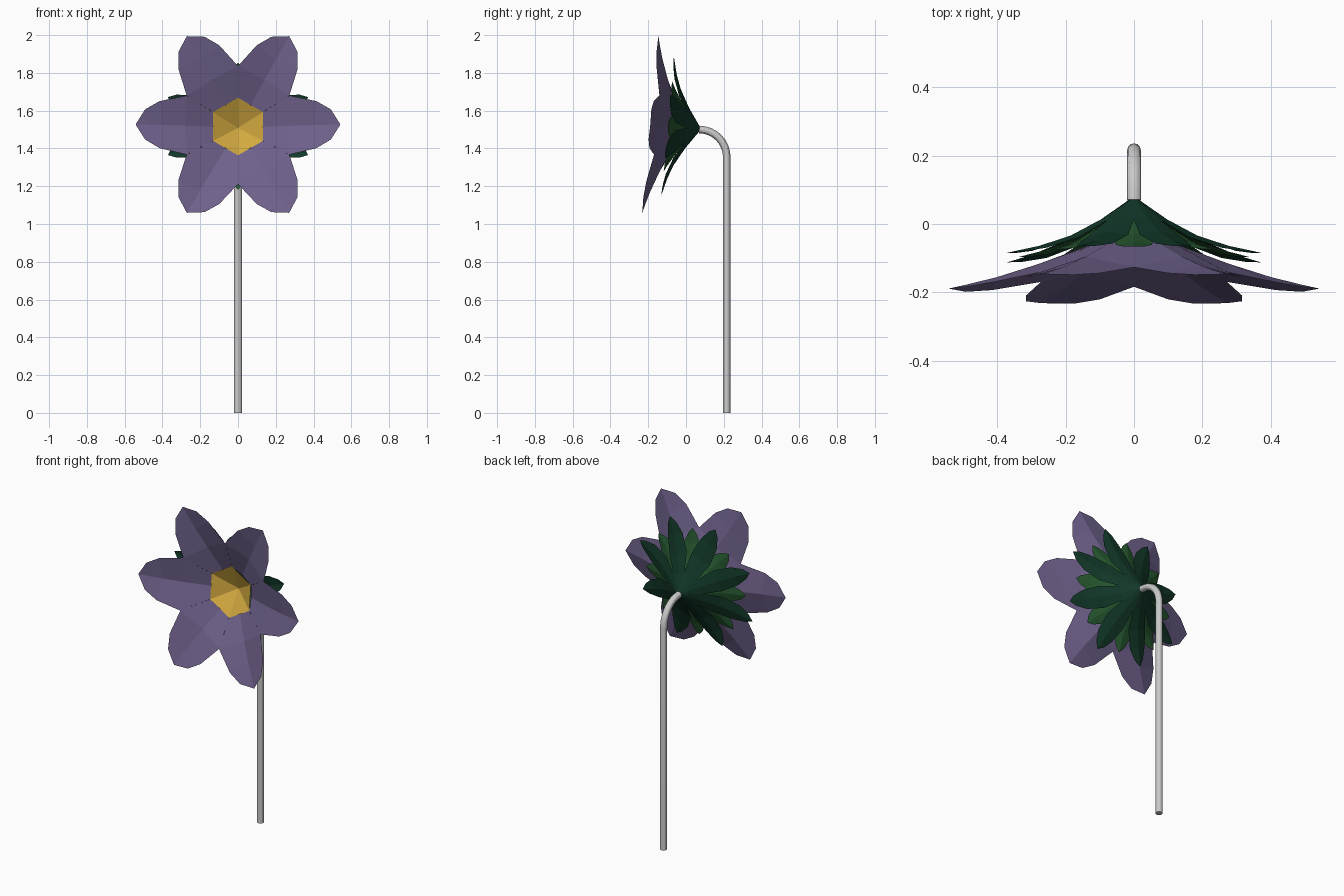
import bpy, bmesh
from math import sin, cos, pi, radians
from mathutils import Vector

if "Cube" in bpy.data.objects:
    bpy.data.objects.remove(bpy.data.objects["Cube"])

TILT = radians(5.2)
BASE = Vector((0, 0.072, 1.503))
AXIS = Vector((0, -cos(TILT), sin(TILT)))
UP = Vector((0, sin(TILT), cos(TILT)))
SIDE = Vector((1, 0, 0))


def material(name, rgb):
    m = bpy.data.materials.new(name)
    m.diffuse_color = (*rgb, 1)
    m.use_nodes = True
    m.node_tree.nodes["Principled BSDF"].inputs["Base Color"].default_value = m.diffuse_color
    return m


def place(ang, along, lateral, depth):
    """Flower coordinates (angle, outward, sideways, forward) to world."""
    a = SIDE * cos(ang) + UP * sin(ang)
    b = UP * cos(ang) - SIDE * sin(ang)
    return BASE + a * along + b * lateral + AXIS * depth


def finish(name, bm, mat):
    bmesh.ops.remove_doubles(bm, verts=bm.verts, dist=1e-5)
    me = bpy.data.meshes.new(name)
    bm.to_mesh(me)
    bm.free()
    me.materials.append(mat)
    ob = bpy.data.objects.new(name, me)
    bpy.context.collection.objects.link(ob)
    return ob


def whorl(name, count, start, rows, mat):
    """Ring of folded leaves; rows: outward mid, outward edge, half width, depth mid, depth edge."""
    bm = bmesh.new()
    for k in range(count):
        ang = start + k * 2 * pi / count
        for s in (1, -1):
            prev = None
            for am, ae, w, dm, de in rows:
                mid = bm.verts.new(place(ang, am, 0, dm))
                edge = bm.verts.new(place(ang, ae, s * w, de)) if w else mid
                if prev:
                    f = [prev[0], mid, edge, prev[1]] if w else [prev[0], mid, prev[1]]
                    bm.faces.new(f if s > 0 else f[::-1])
                prev = (mid, edge)
    return finish(name, bm, mat)


purple = material("petal_purple", (0.16, 0.12, 0.26))
yellow = material("centre_yellow", (0.65, 0.40, 0.05))
dark = material("dark_green", (0.006, 0.04, 0.022))
light = material("light_green", (0.02, 0.10, 0.03))

# Petals
whorl("petals", 6, 0, [
    (0.132, 0.132, 0.076, 0.135, 0.145),
    (0.28, 0.272, 0.157, 0.190, 0.228),
    (0.40, 0.415, 0.125, 0.228, 0.255),
    (0.48, 0.492, 0.080, 0.248, 0.264),
    (0.542, 0.542, 0, 0.262, 0.262)], purple)

# Outer and inner sepals
outer = [
    (0.01, 0.01, 0.008, 0.00, 0.00),
    (0.10, 0.10, 0.042, 0.060, 0.067),
    (0.20, 0.20, 0.064, 0.113, 0.123),
    (0.30, 0.30, 0.055, 0.147, 0.157),
    (0.365, 0.365, 0.030, 0.162, 0.168),
    (0.402, 0.402, 0, 0.171, 0.171)]
whorl("outer_sepals", 8, pi / 8, outer, dark)
inner = [(a * 0.84, e * 0.84, w * 0.95, m * 0.92 + 0.012, d * 0.92 + 0.012)
         for a, e, w, m, d in outer]
whorl("inner_sepals", 8, 0, inner, light)

# Recessed six-sided flower centre
bm = bmesh.new()
tip = bm.verts.new(place(0, 0, 0, 0.065))
ring = [bm.verts.new(place(pi / 6 + k * pi / 3, 0.153, 0, 0.145)) for k in range(6)]
for k in range(6):
    bm.faces.new((tip, ring[k], ring[(k + 1) % 6]))
finish("flower_centre", bm, yellow)

# Stem: straight tube with a quarter bend into the flower
path = [(0.216, 0), (0.216, 1.353)]
path += [(0.07 + 0.146 * cos(t), 1.353 + 0.147 * sin(t))
         for t in [i * pi / 16 for i in range(1, 9)]]
cu = bpy.data.curves.new("stem", 'CURVE')
cu.dimensions = '3D'
cu.bevel_depth = 0.02
cu.bevel_resolution = 4
cu.use_fill_caps = True
sp = cu.splines.new('POLY')
sp.points.add(len(path) - 1)
for p, (y, z) in zip(sp.points, path):
    p.co = (0, y, z, 1)
stem = bpy.data.objects.new("stem", cu)
bpy.context.collection.objects.link(stem)
bpy.context.view_layer.objects.active = stem
stem.select_set(True)
bpy.ops.object.convert(target='MESH')
bpy.ops.object.shade_smooth_by_angle()
